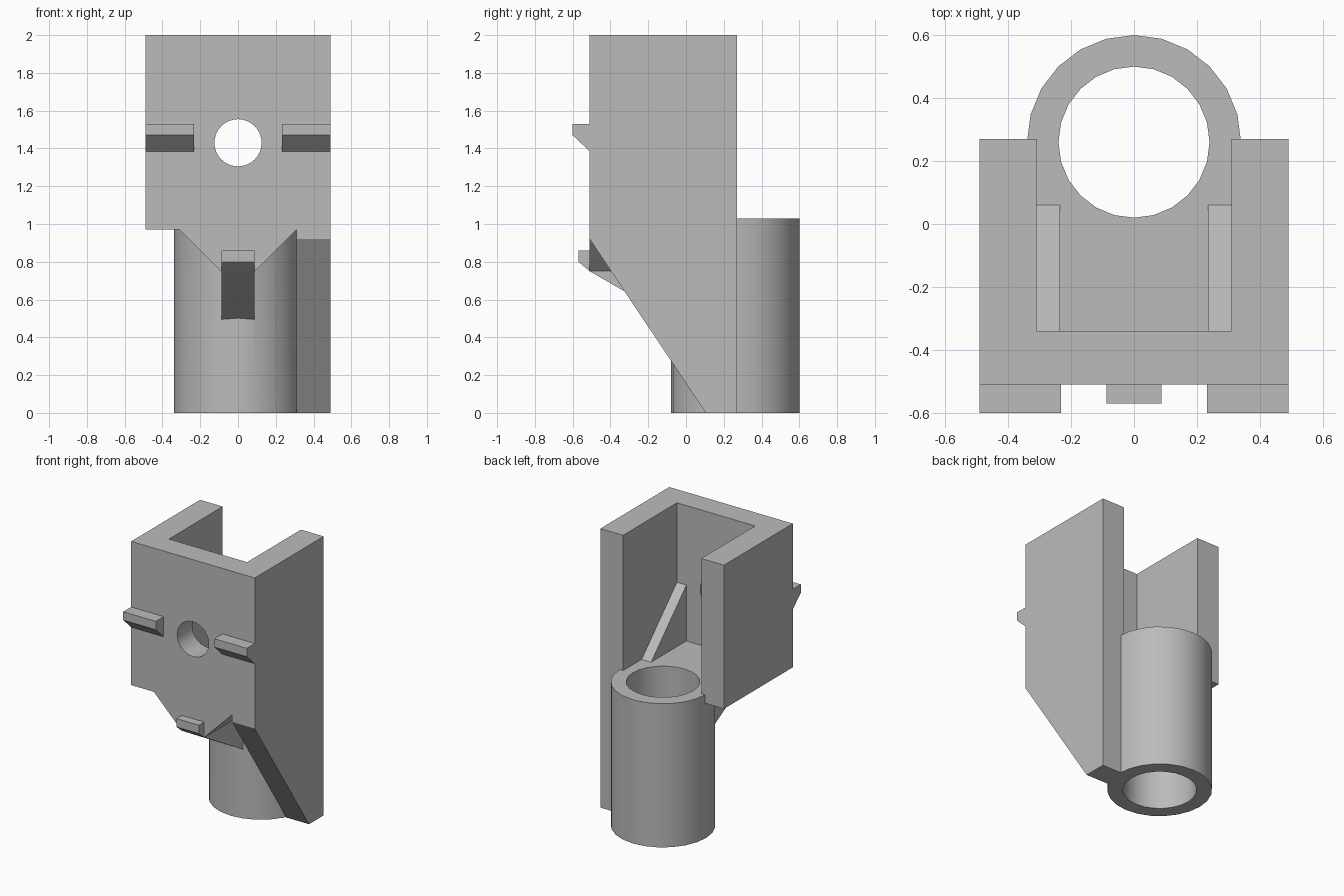
import bpy
import bmesh
import math
from mathutils import Vector, Matrix

cube = bpy.data.objects.get("Cube")
if cube:
    bpy.data.objects.remove(cube, do_unlink=True)

grey = bpy.data.materials.new("plain grey")
grey.use_nodes = True
GREY = (0.5, 0.5, 0.5, 1)
grey.diffuse_color = GREY
grey.node_tree.nodes["Principled BSDF"].inputs["Base Color"].default_value = GREY


def finish(name, bm):
    bmesh.ops.recalc_face_normals(bm, faces=bm.faces)
    mesh = bpy.data.meshes.new(name)
    bm.to_mesh(mesh)
    bm.free()
    mesh.materials.append(grey)
    obj = bpy.data.objects.new(name, mesh)
    bpy.context.collection.objects.link(obj)
    return obj


def prism(name, axis, profile, start, end):
    """Extrude a profile along x (profile is y, z) or y (profile is x, z)."""
    bm = bmesh.new()
    place = (lambda a, b: (start, a, b)) if axis == "x" else (lambda a, b: (a, start, b))
    face = bm.faces.new([bm.verts.new(place(a, b)) for a, b in profile])
    moved = bmesh.ops.extrude_face_region(bm, geom=[face])["geom"]
    step = Vector((end - start, 0, 0)) if axis == "x" else Vector((0, end - start, 0))
    bmesh.ops.translate(bm, vec=step, verts=[v for v in moved if isinstance(v, bmesh.types.BMVert)])
    return finish(name, bm)


def cylinder(name, radius, length, centre, sides, turn=0):
    bm = bmesh.new()
    bmesh.ops.create_cone(bm, cap_ends=True, segments=sides, radius1=radius, radius2=radius,
                          depth=length,
                          matrix=Matrix.Translation(centre) @ Matrix.Rotation(turn, 4, "X"))
    return finish(name, bm)


def combine(target, tool, operation):
    """Apply a boolean and discard the tool."""
    mod = target.modifiers.new(operation, "BOOLEAN")
    mod.object, mod.operation, mod.solver = tool, operation, "EXACT"
    bpy.ops.object.select_all(action="DESELECT")
    bpy.context.view_layer.objects.active = target
    target.select_set(True)
    bpy.ops.object.modifier_apply(modifier=mod.name)
    bpy.data.objects.remove(tool, do_unlink=True)


WALL, HALF, FRONT, BACK = 0.31, 0.49, -0.51, 0.27
INNER, FLOOR, BASE = -0.34, 1.03, 0.97

# Bracket silhouette: one long leg, one short side, tapered centre
body = prism("bracket_body", "y", [
    (-HALF, BASE), (-WALL, BASE), (-0.09, 0.75), (0.09, 0.75), (WALL, BASE),
    (WALL, 0), (HALF, 0), (HALF, 2), (-HALF, 2)], FRONT, BACK)

# Open channel above the floor
combine(body, prism("channel_cutter", "y", [
    (-WALL, FLOOR), (WALL, FLOOR), (WALL, 2.2), (-WALL, 2.2)], INNER, 0.5), "DIFFERENCE")

# Slanted front of the long leg
combine(body, prism("slope_cutter", "x", [
    (FRONT, 0.92), (0.105, 0), (0.105, -0.2), (-0.8, -0.2), (-0.8, 0.92)], 0.29, 0.6), "DIFFERENCE")

# Tube and its bore
combine(body, cylinder("tube", 0.34, FLOOR, (0, 0.26, FLOOR / 2), 24), "UNION")
combine(body, cylinder("bore_cutter", 0.24, 2, (0, 0.26, 0.5), 24), "DIFFERENCE")

# Round hole through the front plate
combine(body, cylinder("hole_cutter", 0.125, 0.5, (0, -0.42, 1.43), 32, math.pi / 2), "DIFFERENCE")

bpy.ops.object.select_all(action="DESELECT")
body.select_set(True)
bpy.context.view_layer.objects.active = body
bpy.ops.object.shade_smooth_by_angle(angle=math.radians(25))

# Paired inner ribs and front clips
for side, label in ((1, "left"), (-1, "right")):
    prism(label + "_rib", "x", [(INNER, FLOOR), (0.06, FLOOR), (INNER, 1.43)],
          side * 0.235, side * WALL)
    prism(label + "_clip", "x", [(FRONT, 1.53), (-0.6, 1.53), (-0.6, 1.47), (FRONT, 1.385)],
          side * 0.232, side * HALF)

# Lower clip and the gusset that runs back to the tube
prism("lower_clip", "x", [(FRONT, 0.86), (-0.57, 0.86), (-0.57, 0.8), (FRONT, 0.75)], -0.088, 0.088)
prism("gusset", "x", [(FRONT, 0.75), (-0.06, 0.49), (-0.06, 0.75)], -0.088, 0.088)
